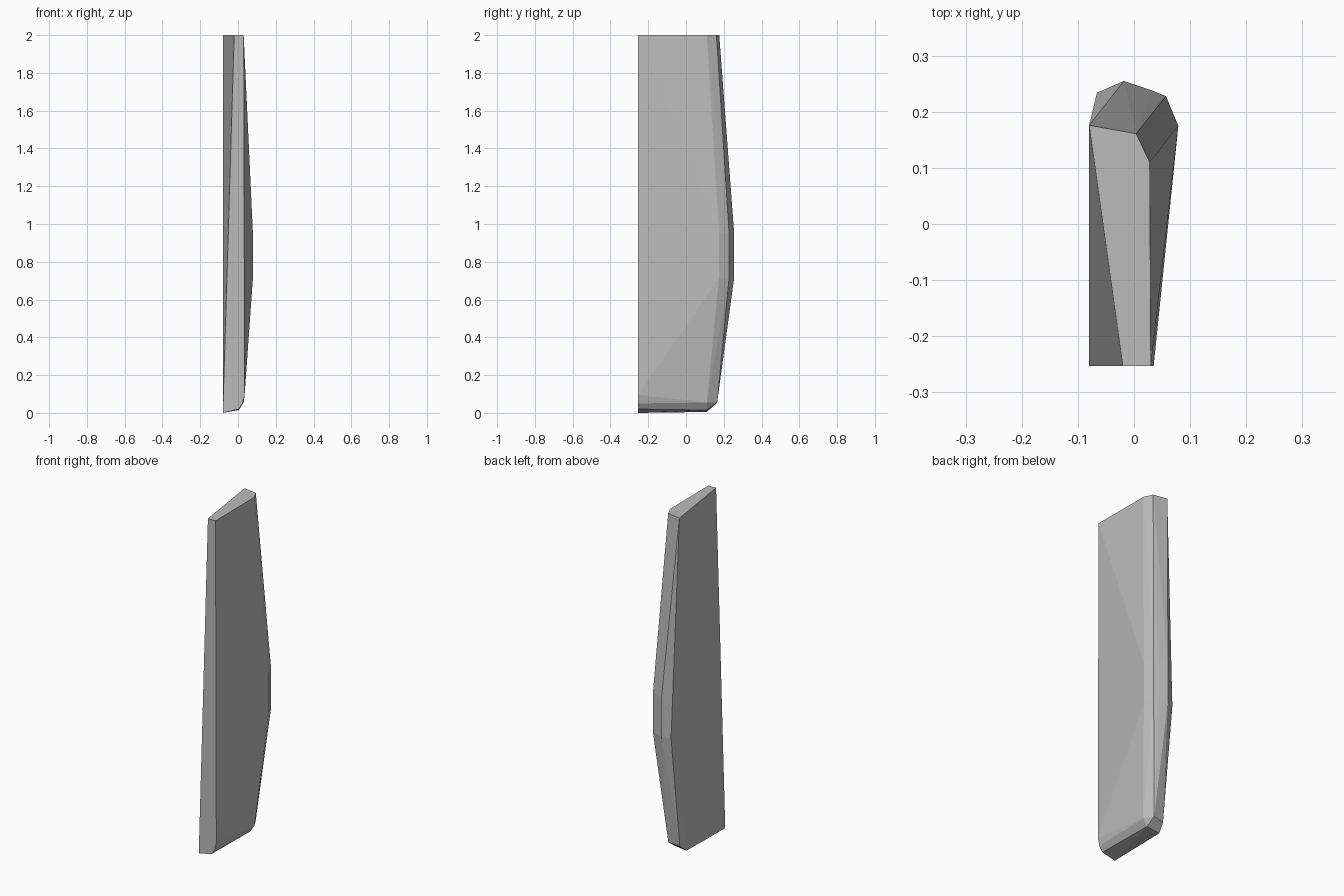
import bpy
import bmesh
from math import radians

cube = bpy.data.objects.get("Cube")
if cube:
    bpy.data.objects.remove(cube, do_unlink=True)

FRONT = -0.253   # flat front plane
SIDE = -0.08     # outermost plane of the flat side


def make_material(name, value):
    material = bpy.data.materials.new(name)
    material.use_nodes = True
    colour = (value, value, value, 1.0)
    material.diffuse_color = colour
    material.node_tree.nodes["Principled BSDF"].inputs["Base Color"].default_value = colour
    return material


def make_hull(name, points, material):
    """Wrap a faceted convex shell around the given corner points."""
    bm = bmesh.new()
    for point in points:
        bm.verts.new(point)
    result = bmesh.ops.convex_hull(bm, input=bm.verts[:])
    loose = [v for v in result["geom_interior"] if isinstance(v, bmesh.types.BMVert)]
    bmesh.ops.delete(bm, geom=loose, context="VERTS")
    bmesh.ops.dissolve_limit(bm, angle_limit=radians(0.5),
                             verts=bm.verts[:], edges=bm.edges[:])
    bmesh.ops.recalc_face_normals(bm, faces=bm.faces[:])
    mesh = bpy.data.meshes.new(name)
    bm.to_mesh(mesh)
    bm.free()
    mesh.materials.append(material)
    obj = bpy.data.objects.new(name, mesh)
    bpy.context.collection.objects.link(obj)
    return obj


# Flat top end
top = [(x, y, 2) for x, y in (
    (-0.02, FRONT), (0.03, FRONT), (0.028, 0.11), (0.004, 0.161), (SIDE, 0.176))]

# Bulging back ridge, repeated at the upper and lower end of the bulge
ridge = [(-0.018, 0.255), (0.032, 0.238), (0.057, 0.228), (0.079, 0.175)]
bulge = [(x, y, z) for x, y in ridge for z in (0.715, 0.95)]
bulge.append((-0.066, 0.234, 0.715))

# Chamfered bottom end: front corners, then back corners
bottom_front = [(x, FRONT, z) for x, z in (
    (SIDE, 0), (0.004, 0.02), (0.024, 0.05), (0.035, 0.095))]
bottom_back = [
    (SIDE, 0.11, 0.005), (0.004, 0.11, 0.015), (0.03, 0.11, 0.055),
    (0.0, 0.165, 0.055), (-0.068, 0.155, 0.045)]

grey = make_material("plain grey", 0.5)
make_hull("faceted_slab", top + bulge + bottom_front + bottom_back, grey)
